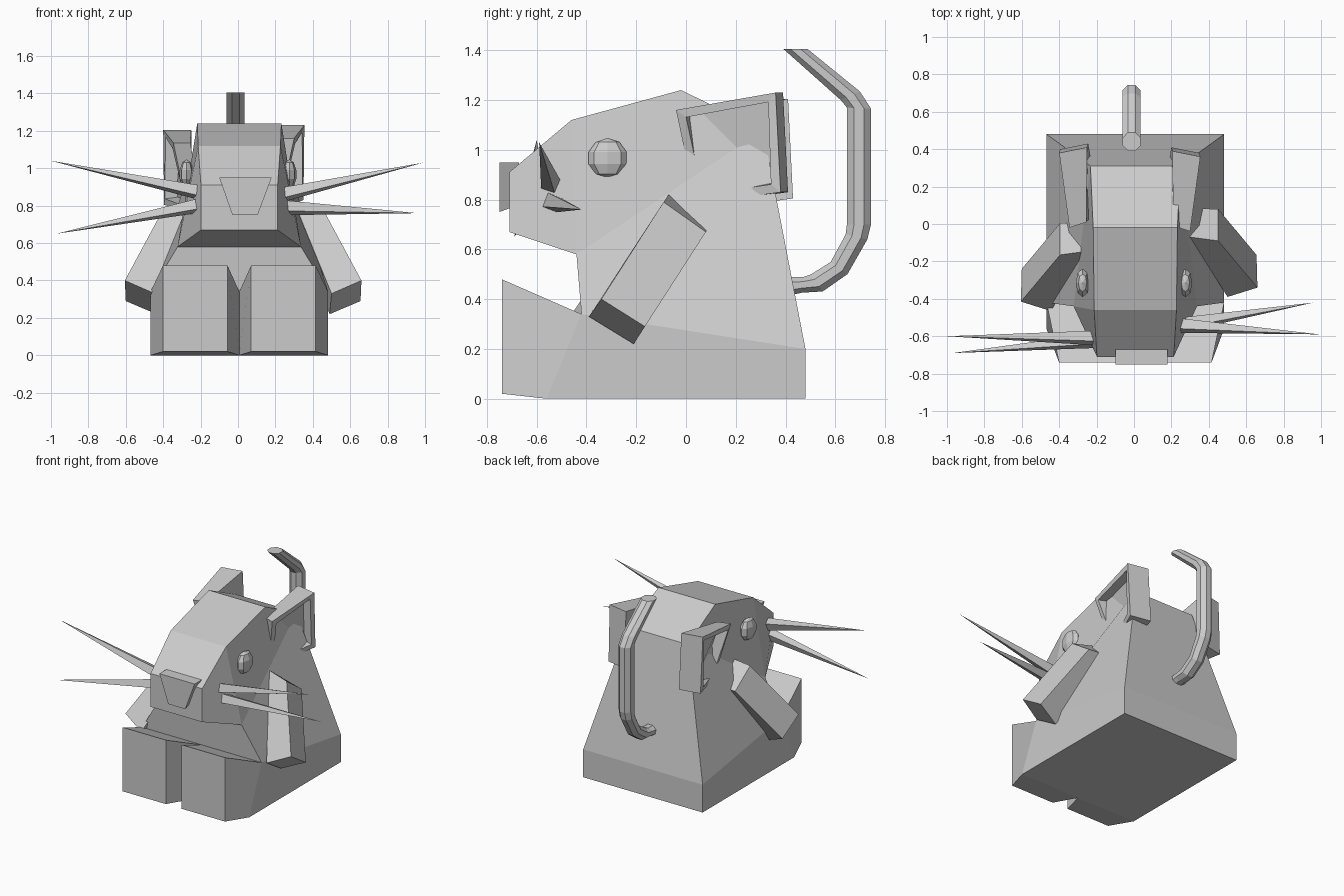
import bpy, bmesh, math
from mathutils import Vector, Matrix

if "Cube" in bpy.data.objects:
    bpy.data.objects.remove(bpy.data.objects["Cube"])


def make(name, verts, faces, edit=None):
    me = bpy.data.meshes.new(name)
    me.from_pydata(verts, [], faces)
    bm = bmesh.new()
    bm.from_mesh(me)
    bmesh.ops.recalc_face_normals(bm, faces=bm.faces)
    if edit:
        edit(bm)
    bm.to_mesh(me)
    bm.free()
    ob = bpy.data.objects.new(name, me)
    bpy.context.collection.objects.link(ob)
    return ob


BOX = [(0, 1, 2, 3), (4, 5, 6, 7), (0, 1, 5, 4), (1, 2, 6, 5), (2, 3, 7, 6), (3, 0, 4, 7)]
CX = 0.007

# Body and head: side profile as (y, z, half width)
prof = [(.48, 0, .475), (.48, .2, .475), (.31, 1.08, .24), (-.02, 1.24, .225),
        (-.46, 1.12, .22), (-.71, .91, .205), (-.71, .67, .205),
        (-.44, .58, .33), (-.42, .34, .475), (-.56, 0, .475)]
n = len(prof)
verts = [(CX + s * w, y, z) for s in (1, -1) for y, z, w in prof]
faces = [(i, (i + 1) % n, (i + 1) % n + n, i + n) for i in range(n)]
for o in (0, n):
    for f in [(9, 8, 1, 0), (8, 7, 2, 1), (7, 4, 3, 2), (7, 6, 5, 4)]:
        faces.append(tuple(i + o for i in f))
make("body", verts, faces)

# Feet: wedges that narrow toward the front
for s, side in ((1, "right"), (-1, "left")):
    front = [(.063, -.74, .02), (.408, -.74, .02), (.408, -.74, .48), (.063, -.74, .48)]
    back = [(0, -.56, 0), (.475, -.56, 0), (.475, -.42, .34), (0, -.42, .34)]
    make("foot_" + side, [(CX + s * x, y, z) for x, y, z in front + back], BOX)

# Arms: tapered blocks angled down and outward
arm = [(.66, -.34, .40), (.655, -.165, .29), (.45, .08, .67), (.45, -.09, .79),
       (.50, -.39, .33), (.49, -.21, .22), (.30, .085, .68), (.30, -.07, .82)]
make("arm_right", arm, BOX)
make("arm_left", [(-x + .055, y - .075, z) for x, y, z in arm], BOX)

# Ears: blocks with a hollow on the outer side
ear = [(.30, -.04, 1.16), (.355, .36, 1.23), (.35, .38, .83), (.22, .04, .78)]
ear += [(x - d, y + .03, z) for (x, y, z), d in zip(ear, (.09, .15, .15, .08))]


def hollow(bm):
    bm.faces.ensure_lookup_table()
    f = bm.faces[0]
    nrm = f.normal.copy()
    bmesh.ops.inset_region(bm, faces=[f], thickness=.05)
    bmesh.ops.translate(bm, verts=[v for v in bmesh.ops.extrude_discrete_faces(
        bm, faces=[f])["faces"][0].verts], vec=-nrm * .07)


make("ear_right", ear, BOX, hollow)
make("ear_left", [(-x - .045, y + .02, z - .025) for x, y, z in ear], BOX, hollow)

# Nose
trap = [(-.10, .95), (.18, .95), (.105, .75), (-.03, .75)]
make("nose", [(x, -.75, z) for x, z in trap] + [(x, -.67, z + (.03 if z < .8 else 0)) for x, z in trap], BOX)

# Eyes
for s, side in ((1, "right"), (-1, "left")):
    bpy.ops.mesh.primitive_uv_sphere_add(segments=8, ring_count=5, radius=.08,
                                         location=(s * .275, -.315, .967))
    eye = bpy.context.object
    eye.name = "eye_" + side
    eye.scale.x = .48

# Whiskers: four-sided spikes
spikes = [((.20, -.54, .85), (.99, -.59, 1.03)), ((.22, -.545, .79), (.96, -.42, .76)),
          ((-.16, -.61, .86), (-1.0, -.60, 1.04)), ((-.16, -.62, .81), (-.97, -.69, .65))]
for i, (a, b) in enumerate(spikes):
    a, b = Vector(a), Vector(b)
    ring = [(a.x, a.y + .045 * math.cos(k * math.pi / 2 + .4),
             a.z + .045 * math.sin(k * math.pi / 2 + .4)) for k in range(4)]
    make(f"whisker_{i + 1}", ring + [tuple(b)],
         [(0, 1, 2, 3)] + [(k, (k + 1) % 4, 4) for k in range(4)])

# Tail: eight-sided tube swept between inner and outer (y, z) rails
rails = [((.40, .49), (.40, .41)), ((.47, .49), (.465, .425)), ((.50, .50), (.55, .43)),
         ((.58, .55), (.65, .50)), ((.64, .66), (.73, .64)), ((.645, .70), (.745, .70)),
         ((.645, 1.17), (.745, 1.165)), ((.62, 1.20), (.70, 1.235)), ((.39, 1.405), (.49, 1.405))]
verts, faces = [], []
for (iy, iz), (oy, oz) in rails:
    for k in range(8):
        a = (k + .5) * math.pi / 4
        c, s = math.cos(a) / 2 * 1.05, math.sin(a) * .052
        verts.append((-.013 + s, (iy + oy) / 2 + (oy - iy) * c, (iz + oz) / 2 + (oz - iz) * c))
for r in range(len(rails) - 1):
    for k in range(8):
        m = (k + 1) % 8
        faces.append((r * 8 + k, r * 8 + m, r * 8 + 8 + m, r * 8 + 8 + k))
last = (len(rails) - 1) * 8
faces += [tuple(range(8)), tuple(range(last, last + 8))]
make("tail", verts, faces)
